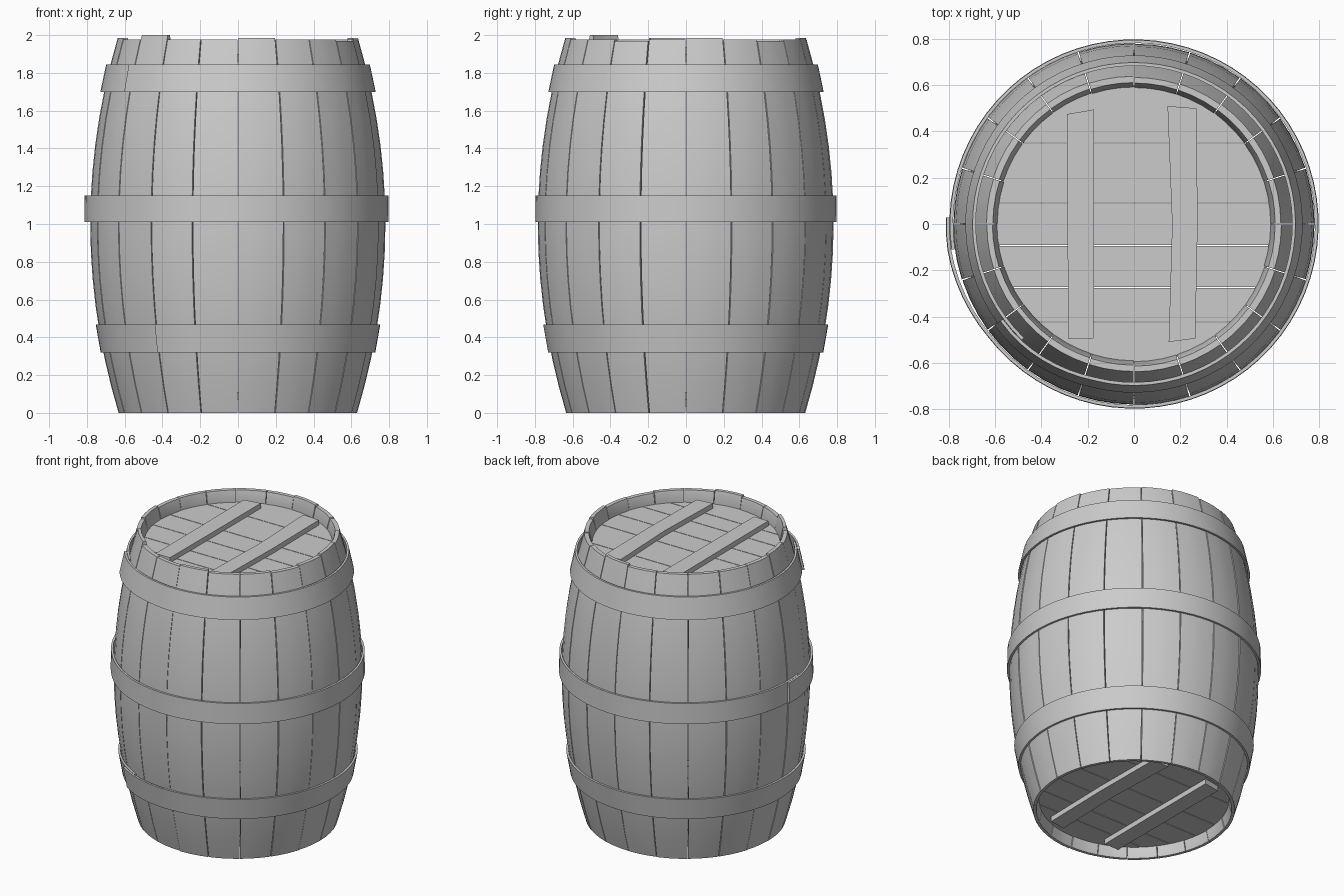
import bpy, bmesh, math, random
from mathutils import Vector

cube = bpy.data.objects.get("Cube")
if cube:
    bpy.data.objects.remove(cube)
random.seed(4)

grey = bpy.data.materials.new("plain_grey")
grey.use_nodes = True
grey.diffuse_color = (0.6, 0.6, 0.6, 1)
bsdf = grey.node_tree.nodes["Principled BSDF"]
bsdf.inputs["Base Color"].default_value = (0.6, 0.6, 0.6, 1)
bsdf.inputs["Roughness"].default_value = 0.8


def finish(name, bm, smooth=False):
    """Turn a bmesh into a coloured object."""
    bmesh.ops.recalc_face_normals(bm, faces=bm.faces)
    mesh = bpy.data.meshes.new(name)
    bm.to_mesh(mesh)
    bm.free()
    mesh.materials.append(grey)
    obj = bpy.data.objects.new(name, mesh)
    bpy.context.collection.objects.link(obj)
    if smooth:
        bpy.ops.object.select_all(action='DESELECT')
        obj.select_set(True)
        bpy.context.view_layer.objects.active = obj
        bpy.ops.object.shade_smooth_by_angle(angle=math.radians(30))
    return obj


def sweep(name, profile, stations):
    """Carry a closed (radius, z) profile round the z axis.
    Each station is (angle in degrees, added radius)."""
    bm = bmesh.new()
    rings = []
    for deg, lift in stations:
        a = math.radians(deg)
        rings.append([bm.verts.new(((r + lift) * math.cos(a), (r + lift) * math.sin(a), z))
                      for r, z in profile])
    n = len(profile)
    for r0, r1 in zip(rings, rings[1:]):
        for i in range(n):
            j = (i + 1) % n
            bm.faces.new((r0[i], r0[j], r1[j], r1[i]))
    bm.faces.new(rings[0])
    bm.faces.new(rings[-1])
    return finish(name, bm, smooth=True)


def slab(name, outline, z0, z1):
    """Extrude a flat (x, y) outline from z0 to z1."""
    bm = bmesh.new()
    face = bm.faces.new([bm.verts.new((x, y, z0)) for x, y in outline])
    up = bmesh.ops.extrude_face_region(bm, geom=[face])["geom"]
    bmesh.ops.translate(bm, vec=Vector((0, 0, z1 - z0)),
                        verts=[v for v in up if isinstance(v, bmesh.types.BMVert)])
    return finish(name, bm)


def belly(z):
    """Outer radius of the barrel at a height."""
    return 0.782 - 0.15 * (z - 1) ** 2


# Staves: bulging boards with thinned, chamfered ends and uneven tops
COUNT = 20
STEP = 360 / COUNT
tops = {0: 1.986, 4: 1.986, 10: 1.986, 12: 2.0, 15: 1.986, 18: 1.97, 2: 1.97}
for i in range(COUNT):
    top = tops.get(i, 1.976)
    heights = [top * k / 14 for k in range(15)]
    profile = [(belly(z), z) for z in heights]
    profile += [(0.612, top), (0.59, 1.89)]
    profile += [(belly(z) - 0.07, z) for z in (1.6, 1.3, 1.0, 0.7, 0.4)]
    profile += [(0.59, 0.09), (0.612, 0)]
    shift = random.uniform(-0.003, 0.003)
    sweep(f"stave_{i + 1:02d}", profile,
          [(STEP * (i + t), shift) for t in (0.011, 0.34, 0.66, 0.989)])

# Hoops: flat bands whose outer end laps over the start
for name, z0, z1, r0, r1, start in (
        ("lower_hoop", 0.32, 0.467, 0.727, 0.753, 245),
        ("middle_hoop", 1.01, 1.152, 0.798, 0.796, 188),
        ("upper_hoop", 1.70, 1.845, 0.729, 0.698, 226)):
    profile = [(r0 - 0.014, z0), (r0, z0), (r1, z1), (r1 - 0.014, z1)]
    turn, segments = 370, 74
    stations = []
    for k in range(segments + 1):
        d = turn * k / segments
        t = max(0, (d - turn + 40) / 40)
        stations.append((start - d, 0.016 * min(1, t * 1.4)))
    sweep(name, profile, stations)

# Heads: round lids of planks, each with two rough battens
EDGES = (-0.6, -0.423, -0.275, -0.093, 0.09, 0.35, 0.6)
RADIUS = 0.603
BATTENS = {
    "left": [(0.15, -0.51), (0.265, -0.495), (0.275, 0), (0.27, 0.5), (0.145, 0.51), (0.165, 0)],
    "right": [(-0.285, -0.495), (-0.175, -0.495), (-0.172, 0), (-0.172, 0.495),
              (-0.29, 0.475), (-0.287, 0)],
}


def plank_outline(y0, y1):
    """Strip of a disc between two y values."""
    ys = [y0 + (y1 - y0) * k / 8 for k in range(9)]
    side = [(math.sqrt(max(RADIUS ** 2 - y * y, 0.0001)), y) for y in ys]
    return side + [(-x, y) for x, y in reversed(side)]


for where, inner, outer, tip in (("top", 1.86, 1.90, 1.935), ("bottom", 0.11, 0.07, 0.035)):
    for i, (y0, y1) in enumerate(zip(EDGES, EDGES[1:])):
        slab(f"{where}_plank_{i + 1}", plank_outline(y0 + 0.002, y1 - 0.002), inner, outer)
    for side, outline in BATTENS.items():
        slab(f"{where}_{side}_batten", outline, outer, tip)
